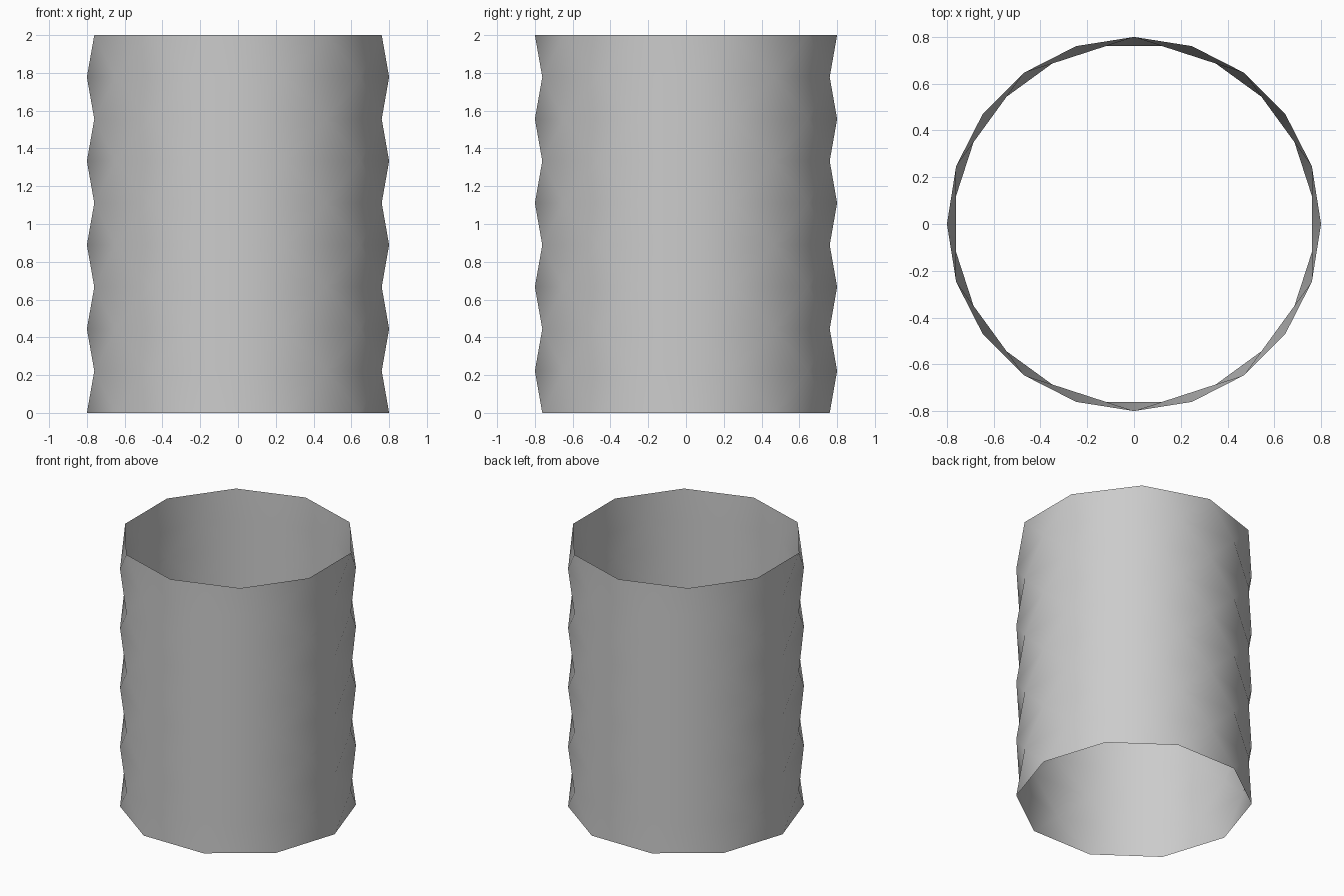
import bpy
import bmesh
from math import cos, sin, pi, radians

cube = bpy.data.objects.get("Cube")
if cube:
    bpy.data.objects.remove(cube, do_unlink=True)

SIDES = 10
BANDS = 9
RADIUS = 0.8
HEIGHT = 2.0

# Plain grey material
grey = bpy.data.materials.new("plain_grey")
grey.use_nodes = True
colour = (0.6, 0.6, 0.6, 1)
grey.diffuse_color = colour
grey.node_tree.nodes["Principled BSDF"].inputs["Base Color"].default_value = colour

# Stacked rings, each turned half a step from the one below
bm = bmesh.new()
rings = []
for level in range(BANDS + 1):
    ring = []
    for i in range(SIDES):
        angle = 2 * pi * (i + level % 2 / 2) / SIDES
        ring.append(bm.verts.new((RADIUS * cos(angle), RADIUS * sin(angle),
                                  HEIGHT * level / BANDS)))
    rings.append(ring)

# Folded wall: alternating triangles between neighbouring rings, open at both ends
for level in range(BANDS):
    low, high = rings[level], rings[level + 1]
    shift = level % 2
    for i in range(SIDES):
        nxt = (i + 1) % SIDES
        up_tip = high[(i + shift) % SIDES]
        up_next = high[(i + shift + 1) % SIDES]
        bm.faces.new((low[i], low[nxt], up_tip))
        bm.faces.new((low[nxt], up_next, up_tip))

mesh = bpy.data.meshes.new("folded_tube")
bm.to_mesh(mesh)
bm.free()
mesh.materials.append(grey)
tube = bpy.data.objects.new("folded_tube", mesh)
bpy.context.collection.objects.link(tube)

# Soft shading over the shallow folds
bpy.ops.object.select_all(action="DESELECT")
tube.select_set(True)
bpy.context.view_layer.objects.active = tube
bpy.ops.object.shade_smooth_by_angle(angle=radians(40))
